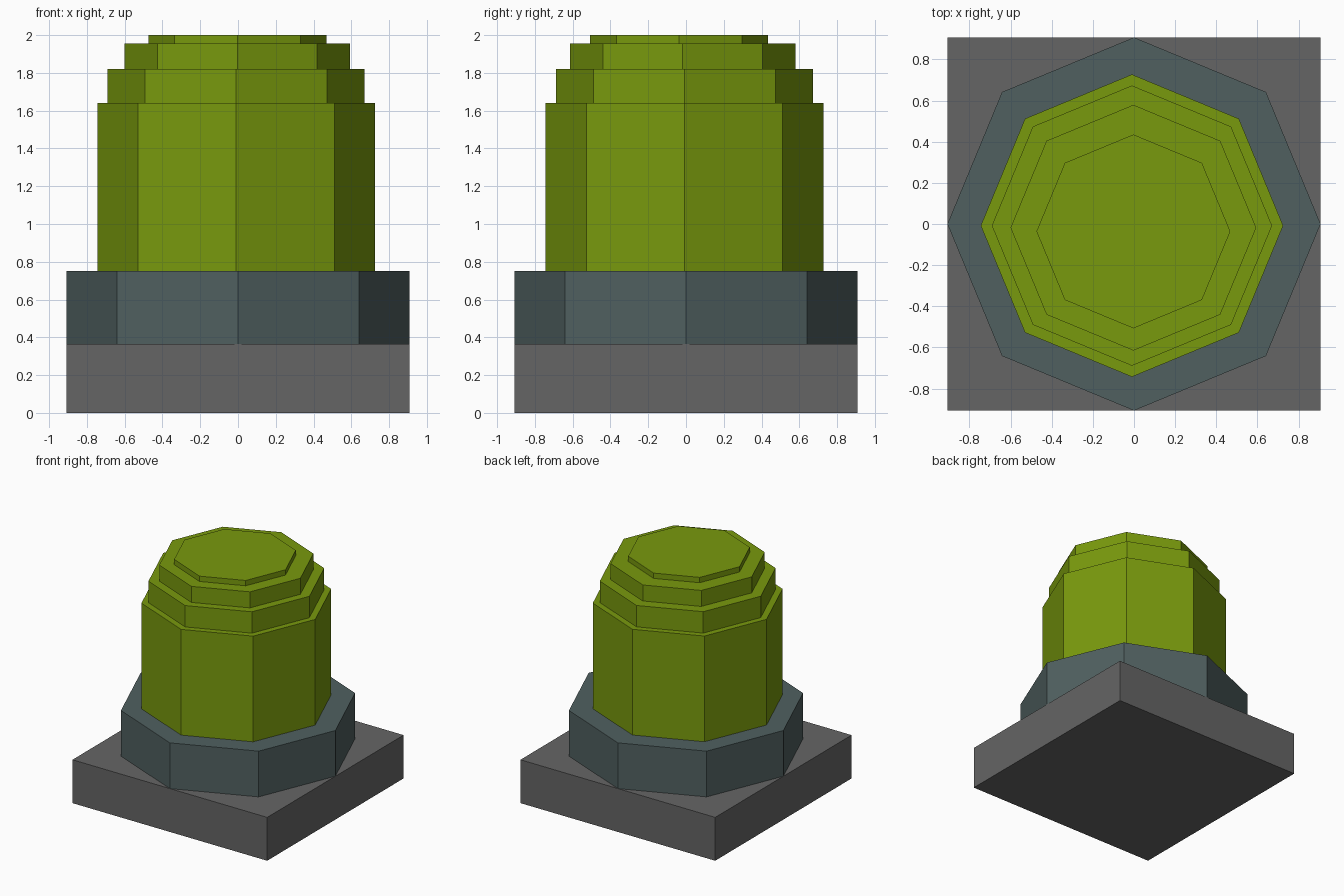
import bpy
from math import pi

if "Cube" in bpy.data.objects:
    bpy.data.objects.remove(bpy.data.objects["Cube"])


def material(name, rgb):
    mat = bpy.data.materials.new(name)
    mat.diffuse_color = (*rgb, 1)
    mat.use_nodes = True
    mat.node_tree.nodes["Principled BSDF"].inputs["Base Color"].default_value = mat.diffuse_color
    return mat


GREY = material("dark_grey", (0.13, 0.13, 0.13))
SLATE = material("slate", (0.08, 0.117, 0.117))
GREEN = material("green", (0.19, 0.32, 0.004))


def prism(name, sides, radius, z0, z1, mat, x=0, y=0, turn=0):
    bpy.ops.mesh.primitive_cylinder_add(
        vertices=sides, radius=radius, depth=z1 - z0,
        location=(x, y, (z0 + z1) / 2), rotation=(0, 0, turn))
    obj = bpy.context.object
    obj.name = name
    obj.data.materials.append(mat)
    return obj


# Square plinth and octagonal collar
prism("square_base", 4, 0.907 * 2 ** 0.5, 0, 0.365, GREY, turn=pi / 4)
prism("octagonal_collar", 8, 0.907, 0.365, 0.75, SLATE)

# Stepped octagonal dome: radius, bottom, top, x, y
tiers = [
    ("dome_body", 0.735, 0.75, 1.64, -0.01, -0.008),
    ("dome_lower_step", 0.681, 1.64, 1.82, -0.01, -0.008),
    ("dome_middle_step", 0.597, 1.82, 1.955, -0.003, -0.018),
    ("dome_top_step", 0.471, 1.955, 2.0, -0.003, -0.036),
]
for name, radius, z0, z1, x, y in tiers:
    prism(name, 8, radius, z0, z1, GREEN, x, y)
